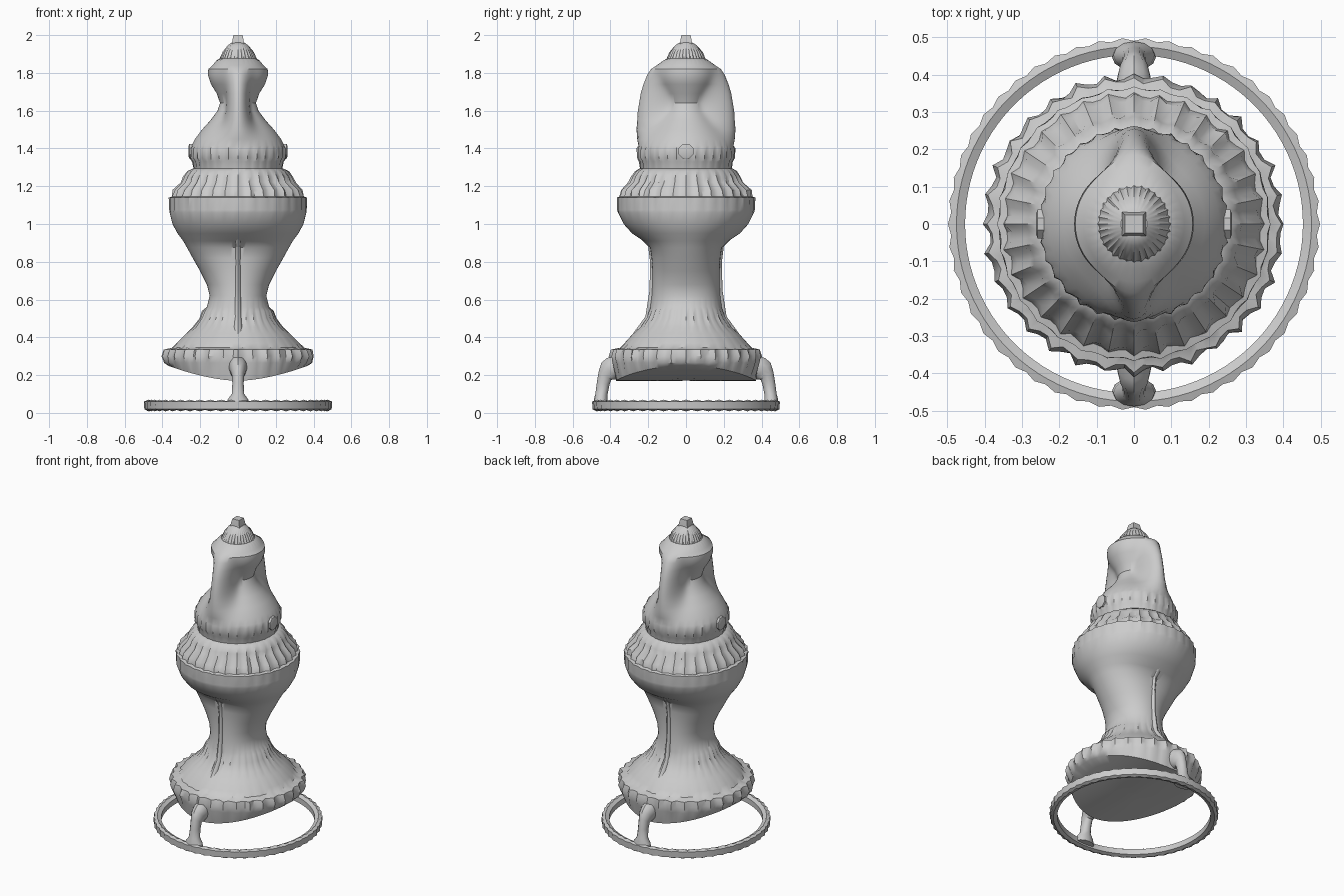
import bpy, bmesh, math, random
from math import sin, cos, pi

random.seed(4)
SEG = 96


def loft(name, rings, closed_path=False, angle=35):
    """Skin a list of equal-length point rings into one object."""
    bm = bmesh.new()
    vs = [[bm.verts.new(p) for p in ring] for ring in rings]
    n = len(vs[0])
    pairs = list(zip(vs, vs[1:]))
    if closed_path:
        pairs.append((vs[-1], vs[0]))
    for a, b in pairs:
        for i in range(n):
            j = (i + 1) % n
            bm.faces.new((a[i], a[j], b[j], b[i]))
    if not closed_path:
        bm.faces.new(vs[0][::-1])
        bm.faces.new(vs[-1])
    bmesh.ops.recalc_face_normals(bm, faces=bm.faces)
    me = bpy.data.meshes.new(name)
    bm.to_mesh(me)
    bm.free()
    ob = bpy.data.objects.new(name, me)
    bpy.context.collection.objects.link(ob)
    bpy.ops.object.select_all(action='DESELECT')
    ob.select_set(True)
    bpy.context.view_layer.objects.active = ob
    bpy.ops.object.shade_smooth_by_angle(angle=math.radians(angle))
    return ob


def section(z, rx, ry, k=2, rough=0.0):
    """Horizontal outline: k=2 oval, high k = round core with thin front/back fins."""
    pts = []
    for i in range(SEG):
        t = 2 * pi * i / SEG
        r = rx + (ry - rx) * abs(sin(t)) ** k
        if rough:
            r += rough * (cos(i * pi / 1.5) + random.uniform(-.5, .5))
        pts.append((r * cos(t), r * sin(t), z))
    return pts


# Dished foot underside, curved only across x
def under(r):
    return [(r * cos(2 * pi * i / SEG), r * sin(2 * pi * i / SEG),
             0.17 + 0.08 * abs(r * cos(2 * pi * i / SEG) / 0.37) ** 1.7) for i in range(SEG)]


# Foot, waist and bulging bowl: z, rx, ry, k, roughness
body_rows = [
    (0.265, .388, .39, 2, .006), (0.30, .395, .395, 2, .010), (0.335, .385, .385, 2, .010),
    (0.345, .345, .345, 2, .005), (0.37, .325, .325, 2, 0), (0.42, .275, .28, 2, 0),
    (0.455, .235, .24, 2, .003), (0.50, .20, .21, 2, .004), (0.54, .185, .195, 2, .004),
    (0.56, .165, .19, 2, 0), (0.62, .15, .182, 2, 0), (0.68, .165, .178, 2, 0),
    (0.75, .20, .178, 2, 0), (0.82, .24, .182, 2, 0), (0.875, .27, .19, 2, 0),
    (0.91, .29, .225, 2, 0), (0.95, .32, .285, 2, 0), (1.00, .347, .33, 2, 0),
    (1.06, .362, .36, 2, 0), (1.075, .362, .362, 2, .003), (1.14, .362, .362, 2, .004),
    (1.145, .345, .345, 2, .008), (1.18, .335, .335, 2, .009), (1.22, .295, .295, 2, .009),
    (1.25, .285, .285, 2, .005), (1.28, .265, .265, 2, .004), (1.295, .235, .245, 2, 0)]
rings = [under(r) for r in (.02, .12, .22, .31, .37)]
rings += [section(*r) for r in body_rows]
loft("footed_bowl", rings)

# Shouldered upper body with thin fins front and back
top_rows = [
    (1.27, .23, .24, 2, 0), (1.33, .24, .245, 2, .003), (1.35, .25, .255, 2, .005),
    (1.40, .25, .255, 2, .005), (1.415, .245, .252, 4, 0), (1.45, .228, .258, 10, 0),
    (1.50, .19, .262, 14, 0), (1.55, .145, .258, 14, 0), (1.60, .108, .255, 13, 0),
    (1.64, .095, .248, 12, 0), (1.69, .112, .24, 14, 0), (1.74, .143, .225, 16, 0),
    (1.79, .16, .205, 16, 0), (1.82, .157, .185, 10, 0), (1.84, .135, .155, 4, 0),
    (1.865, .115, .12, 2, 0), (1.875, .095, .10, 2, .003), (1.91, .08, .085, 2, .003),
    (1.945, .055, .058, 2, 0), (1.96, .035, .035, 2, 0)]
loft("finned_upper_body", [section(*r) for r in top_rows])

# Square finial tip
loft("finial", [[(sx * w, sy * w, z) for sx, sy in ((1, 1), (-1, 1), (-1, -1), (1, -1))]
                for z, w in ((1.94, .034), (1.97, .03), (2.0, .024))])

# Beaded base ring
ring = []
for i in range(100):
    t = 2 * pi * i / 100
    b = .004 * (-1) ** i
    ring.append([(r * cos(t), r * sin(t), z) for r, z in
                 ((.452, .02), (.475, .012 - b), (.492 + b, .02), (.494 + b, .06),
                  (.475, .066 + b), (.452, .055))])
loft("base_ring", ring, closed_path=True)


def strut(name, side, path):
    """Vertical strut in the y-z plane; path rows: outer (y,z), inner (y,z), half width."""
    rows = []
    for yo, zo, yi, zi, w in path:
        cy, cz, hy, hz = (yo + yi) / 2, (zo + zi) / 2, (yo - yi) / 2, (zo - zi) / 2
        rows.append([(w * sin(a), side * (cy + hy * cos(a)), cz + hz * cos(a))
                     for a in (2 * pi * i / 12 for i in range(12))])
    loft(name, rows)


for side, label in ((-1, "front"), (1, "back")):
    # Curved leg from the ring up to the foot
    strut(label + "_leg", side, [
        (.49, .03, .41, .03, .06), (.488, .07, .415, .07, .055), (.48, .10, .415, .10, .033),
        (.472, .16, .405, .15, .030), (.462, .22, .395, .175, .032),
        (.448, .265, .36, .18, .042), (.42, .29, .31, .185, .05), (.36, .31, .27, .20, .05)])
    # Slim rib running up the waist
    strut(label + "_rib", side, [
        (.31, .38, .22, .38, .03), (.215, .51, .15, .51, .02), (.193, .65, .14, .65, .015),
        (.19, .80, .14, .80, .015), (.20, .88, .14, .88, .02), (.27, .95, .2, .97, .03)])

# Small side bosses on the shoulder
for side, label in ((-1, "left"), (1, "right")):
    loft(label + "_boss", [[(side * x, r * cos(i * pi / 4 + pi / 8), 1.385 + r * sin(i * pi / 4 + pi / 8))
                            for i in range(8)] for x, r in ((.22, .042), (.258, .042), (.262, .03))])
